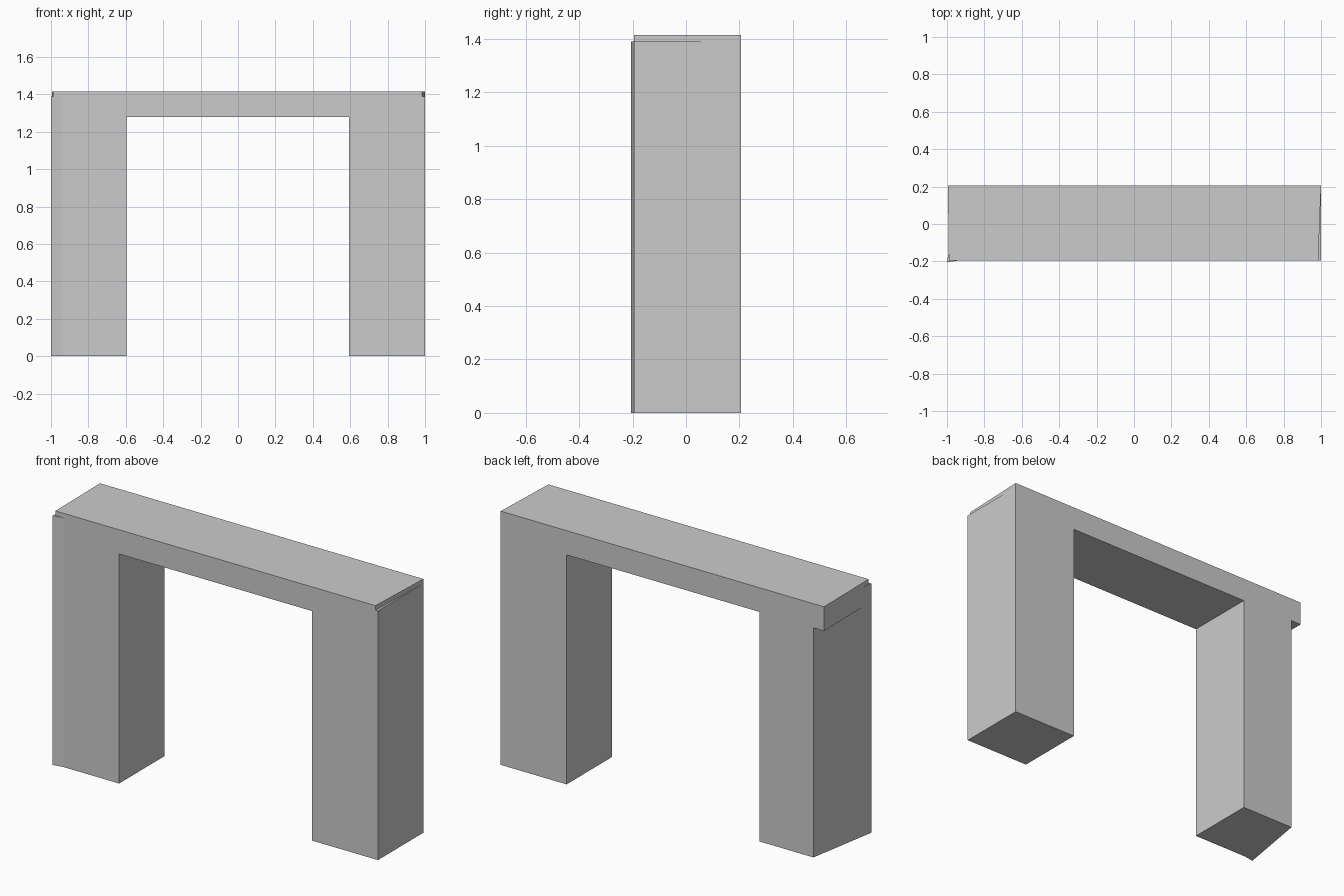
import bpy
import bmesh

if "Cube" in bpy.data.objects:
    bpy.data.objects.remove(bpy.data.objects["Cube"])

FRONT, BACK = -0.195, 0.205


def prism(name, footprint, z0, z1):
    """Extrude a flat footprint straight up between two heights."""
    bm = bmesh.new()
    face = bm.faces.new([bm.verts.new((x, y, z0)) for x, y in footprint])
    ext = bmesh.ops.extrude_face_region(bm, geom=[face])
    top = [v for v in ext["geom"] if isinstance(v, bmesh.types.BMVert)]
    bmesh.ops.translate(bm, verts=top, vec=(0, 0, z1 - z0))
    bmesh.ops.recalc_face_normals(bm, faces=bm.faces)
    mesh = bpy.data.meshes.new(name)
    bm.to_mesh(mesh)
    bm.free()
    obj = bpy.data.objects.new(name, mesh)
    bpy.context.collection.objects.link(obj)
    return obj


# Lintel: slightly skewed ends
lintel = prism("arch", [(-0.99, FRONT), (0.985, FRONT), (1.0, BACK), (-0.995, BACK)], 1.28, 1.415)

# Left leg: splayed outer side and a small kick at the front corner
left_leg = prism("left_leg", [(-1.0, -0.205), (-0.937, FRONT), (-0.597, FRONT),
                              (-0.597, BACK), (-0.93, BACK)], 0, 1.39)

# Right leg: plain square post
right_leg = prism("right_leg", [(0.593, FRONT), (1.0, FRONT), (1.0, BACK), (0.593, BACK)], 0, 1.39)

# Fuse the legs into the lintel as one solid
for leg in (left_leg, right_leg):
    mod = lintel.modifiers.new("join_" + leg.name, "BOOLEAN")
    mod.operation = "UNION"
    mod.solver = "EXACT"
    mod.object = leg
bpy.context.view_layer.objects.active = lintel
lintel.select_set(True)
for mod in list(lintel.modifiers):
    bpy.ops.object.modifier_apply(modifier=mod.name)
for leg in (left_leg, right_leg):
    bpy.data.objects.remove(leg)
